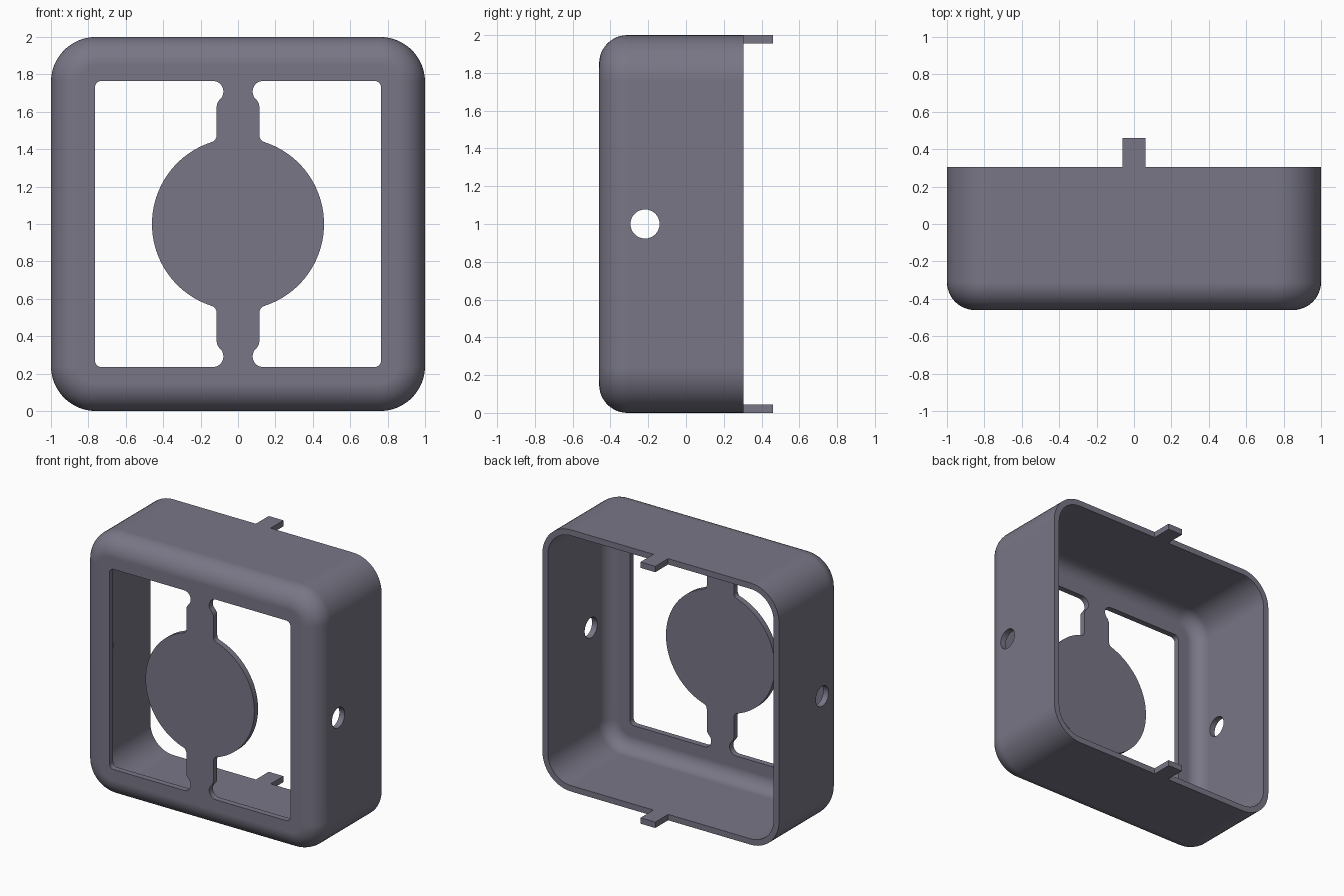
import bpy, bmesh
from math import sin, cos, pi, radians, asin
from mathutils import Vector

if "Cube" in bpy.data.objects:
    bpy.data.objects.remove(bpy.data.objects["Cube"])

FRONT, BACK, WALL = -0.46, 0.305, 0.045
CORNER, FILLET, STEPS = 0.24, 0.15, 12

grey = bpy.data.materials.new("slate grey")
grey.use_nodes = True
colour = (0.19, 0.182, 0.237, 1)
grey.diffuse_color = colour
grey.node_tree.nodes["Principled BSDF"].inputs["Base Color"].default_value = colour


def make_object(name, bm):
    bmesh.ops.recalc_face_normals(bm, faces=bm.faces)
    mesh = bpy.data.meshes.new(name)
    bm.to_mesh(mesh)
    bm.free()
    mesh.materials.append(grey)
    obj = bpy.data.objects.new(name, mesh)
    bpy.context.collection.objects.link(obj)
    return obj


def arc(cx, cz, r, start, end, n=STEPS):
    angles = [radians(start + (end - start) * i / n) for i in range(n + 1)]
    return [(cx + r * cos(a), cz + r * sin(a)) for a in angles]


def rounded_square(inset):
    r, c = CORNER - inset, 1 - CORNER
    return [p for k, (sx, sz) in enumerate([(1, 1), (-1, 1), (-1, -1), (1, -1)])
            for p in arc(sx * c, 1 + sz * c, r, 90 * k, 90 * k + 90)]


# Open-backed shell: rounded squares lofted from inner rim to front to outer rim
def shell_profile(inset, front):
    r = FILLET - inset
    bend = [(inset + r - r * cos(a), front + r - r * sin(a))
            for a in (pi / 2 * i / STEPS for i in range(STEPS + 1))]
    return [(inset, BACK)] + bend


bm = bmesh.new()
profile = shell_profile(0, FRONT)[::-1] + shell_profile(WALL, FRONT + WALL)
loops = [[bm.verts.new((x, y, z)) for x, z in rounded_square(d)] for d, y in profile]
for a, b in zip(loops, loops[1:]):
    for i in range(len(a)):
        j = (i + 1) % len(a)
        bm.faces.new((a[i], a[j], b[j], b[i]))
bm.faces.new(loops[0])
bm.faces.new(loops[-1])
housing = make_object("housing", bm)


# Window outline beside the central disc and its necks
def window_outline():
    disc = 0.46
    top = arc(0.765 - 0.035, 1.765 - 0.035, 0.035, 0, 90, 6)
    top += arc(0.135, 1.708, 0.057, 90, 232, 14)
    top += [(0.111, 1.645), (0.115, 1.625)]
    # small fillet between neck and disc
    r = 0.035
    cx = 0.115 + r
    touch = asin(cx / (disc + r))
    cz = 1 + (disc + r) * cos(touch)
    top += arc(cx, cz, r, 180, 270 - touch * 180 / pi, 6)
    top += arc(0, 1, disc, 90 - touch * 180 / pi, 0, 24)[1:]
    return top + [(x, 2 - z) for x, z in reversed(top[:-1])]


def window_cutter(side):
    bm = bmesh.new()
    face = bm.faces.new([bm.verts.new((side * x, FRONT - 0.1, z)) for x, z in window_outline()])
    out = bmesh.ops.extrude_face_region(bm, geom=[face])["geom"]
    bmesh.ops.translate(bm, vec=(0, 0.3, 0),
                        verts=[v for v in out if isinstance(v, bmesh.types.BMVert)])
    return make_object("window_cutter", bm)


def cut(target, cutter):
    cutter.hide_render = True
    mod = target.modifiers.new("cut", "BOOLEAN")
    mod.operation, mod.solver, mod.object = "DIFFERENCE", "EXACT", cutter
    bpy.context.view_layer.objects.active = target
    bpy.ops.object.modifier_apply(modifier=mod.name)
    bpy.data.objects.remove(cutter)


for side in (1, -1):
    cut(housing, window_cutter(side))

# Round hole through both side walls
bpy.ops.mesh.primitive_cylinder_add(vertices=48, radius=0.077, depth=2.4,
                                    location=(0, -0.217, 1), rotation=(0, pi / 2, 0))
cut(housing, bpy.context.object)

bpy.ops.object.select_all(action="DESELECT")
housing.select_set(True)
bpy.context.view_layer.objects.active = housing
bpy.ops.object.shade_smooth_by_angle(angle=radians(30))
normals = housing.modifiers.new("even normals", "WEIGHTED_NORMAL")
normals.keep_sharp = True

# Tabs standing out of the rear rim
for name, z in (("top_tab", 2 - WALL / 2), ("bottom_tab", WALL / 2)):
    bm = bmesh.new()
    bmesh.ops.create_cube(bm, size=1)
    bmesh.ops.scale(bm, vec=(0.125, 0.46 - BACK, WALL), verts=bm.verts)
    bmesh.ops.translate(bm, vec=Vector((0, (0.46 + BACK) / 2, z)), verts=bm.verts)
    make_object(name, bm)
